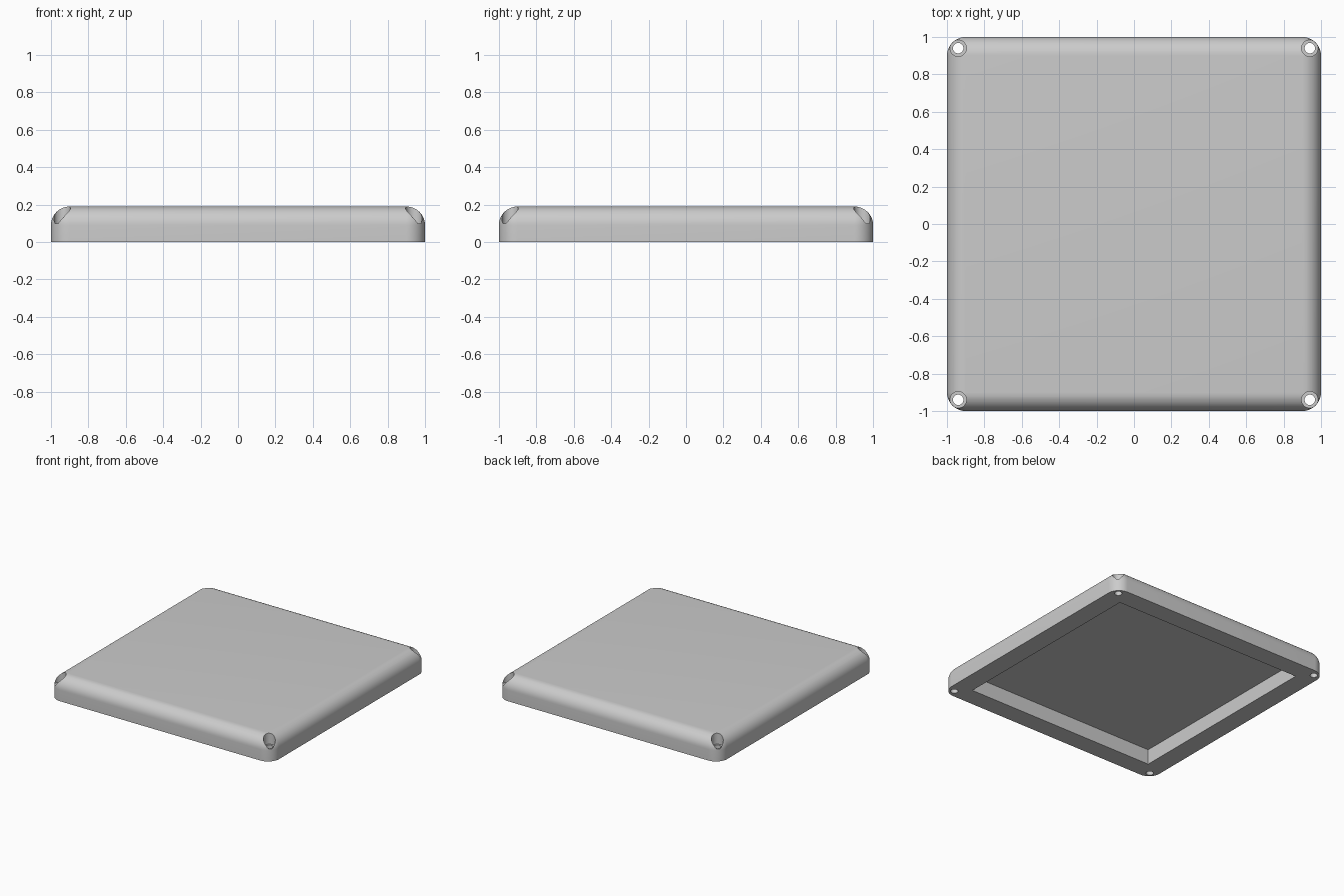
import bpy
import bmesh
import math

HALF, HEIGHT, ROUND = 1.0, 0.19, 0.1
HOLE = 0.94

default = bpy.data.objects.get("Cube")
if default:
    bpy.data.objects.remove(default, do_unlink=True)

grey = bpy.data.materials.new("plain grey")
grey.use_nodes = True
colour = (0.6, 0.6, 0.6, 1)
grey.diffuse_color = colour
grey.node_tree.nodes["Principled BSDF"].inputs["Base Color"].default_value = colour


def make_object(name, bm):
    bmesh.ops.recalc_face_normals(bm, faces=bm.faces)
    mesh = bpy.data.meshes.new(name)
    bm.to_mesh(mesh)
    bm.free()
    mesh.materials.append(grey)
    obj = bpy.data.objects.new(name, mesh)
    bpy.context.collection.objects.link(obj)
    return obj


def skin(bm, rings):
    """Join successive rings of points and cap both ends."""
    loops = [[bm.verts.new(p) for p in ring] for ring in rings]
    n = len(loops[0])
    for low, high in zip(loops, loops[1:]):
        for i in range(n):
            j = (i + 1) % n
            bm.faces.new((low[i], low[j], high[j], high[i]))
    bm.faces.new(loops[0][::-1])
    bm.faces.new(loops[-1])


def rounded_square(radius, z, steps=12):
    """Outline whose corner centres stay fixed as the radius shrinks."""
    points = []
    centre = HALF - ROUND
    for k, (sx, sy) in enumerate(((1, 1), (-1, 1), (-1, -1), (1, -1))):
        for i in range(steps + 1):
            a = math.pi / 2 * (k + i / steps)
            points.append((sx * centre + radius * math.cos(a),
                           sy * centre + radius * math.sin(a), z))
    return points


def circle(x, y, radius, z, steps=32):
    return [(x + radius * math.cos(math.tau * i / steps),
             y + radius * math.sin(math.tau * i / steps), z) for i in range(steps)]


# Lid shell with rounded corners and a rounded top rim
bm = bmesh.new()
rings = [rounded_square(ROUND, 0)]
for i in range(12):
    a = math.pi / 2 * i / 12
    rings.append(rounded_square(ROUND * math.cos(a), HEIGHT - ROUND + ROUND * math.sin(a)))
rings.append(rounded_square(0.0005, HEIGHT))
skin(bm, rings)
bmesh.ops.remove_doubles(bm, verts=bm.verts, dist=0.0008)
lid = make_object("lid", bm)

# Cutters: underside recess and four counterbored screw holes
bm = bmesh.new()
recess = 0.845
square = [(-recess, -recess), (recess, -recess), (recess, recess), (-recess, recess)]
skin(bm, [[(x, y, z) for x, y in square] for z in (-0.1, 0.122)])
for x in (-HOLE, HOLE):
    for y in (-HOLE, HOLE):
        profile = ((0.028, -0.1), (0.028, 0.1), (0.044, 0.1), (0.044, 0.3))
        skin(bm, [circle(x, y, r, z) for r, z in profile])
cutter = make_object("recess_and_hole_cutter", bm)
cutter.hide_render = True

cut = lid.modifiers.new("cut", 'BOOLEAN')
cut.operation = 'DIFFERENCE'
cut.solver = 'EXACT'
cut.object = cutter
bpy.context.view_layer.objects.active = lid
lid.select_set(True)
bpy.ops.object.modifier_apply(modifier="cut")
bpy.data.objects.remove(cutter, do_unlink=True)
bpy.ops.object.shade_smooth_by_angle(angle=math.radians(30))
